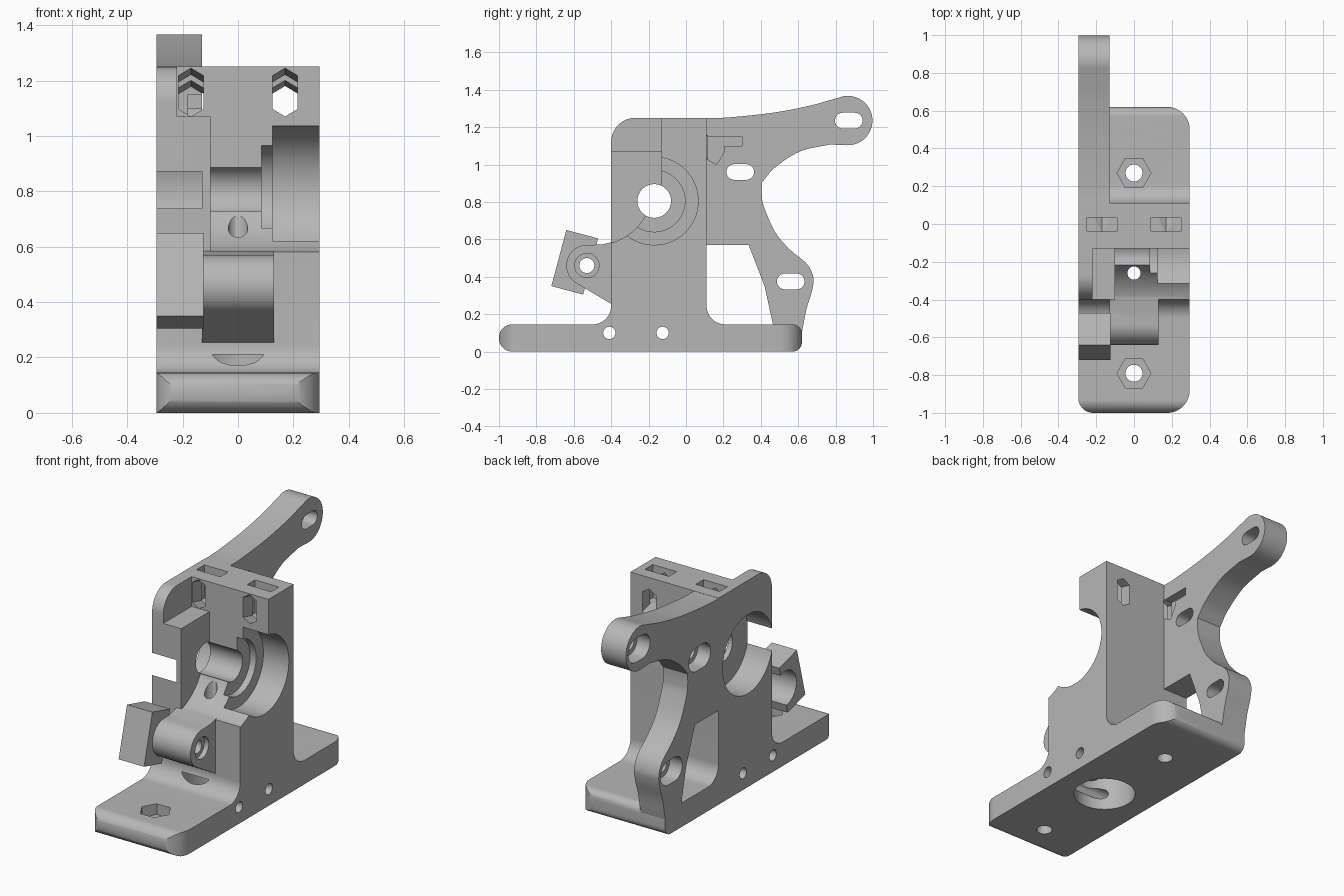
import bpy, bmesh, math
from mathutils import Vector

if "Cube" in bpy.data.objects:
    bpy.data.objects.remove(bpy.data.objects["Cube"], do_unlink=True)

grey = bpy.data.materials.new("plain_grey")
grey.use_nodes = True
GREY = (0.47, 0.47, 0.47, 1)
grey.diffuse_color = GREY
grey.node_tree.nodes["Principled BSDF"].inputs["Base Color"].default_value = GREY

L, R = -0.295, 0.295          # side faces
ARM = -0.13                   # inner face of the arm plate
AXLE = (-0.17, 0.805)         # drive shaft centre (y, z)
PIVOT = (-0.53, 0.46)         # hinge barrel centre (y, z)
FIL = -0.26                   # filament path (y)


def arc(c, r, a0, a1, n=14):
    """Points along an arc, degrees."""
    return [(c[0] + r * math.cos(math.radians(a0 + (a1 - a0) * i / n)),
             c[1] + r * math.sin(math.radians(a0 + (a1 - a0) * i / n))) for i in range(n + 1)]


def circle(c, r, n=56):
    return arc(c, r, 0, 360, n)[:-1]


def slot(c, half, r):
    return arc((c[0] + half, c[1]), r, -90, 90) + arc((c[0] - half, c[1]), r, 90, 270)


def rect(u0, v0, u1, v1):
    return [(u0, v0), (u1, v0), (u1, v1), (u0, v1)]


def spline(pts, n=6):
    """Smooth curve through the points."""
    p = [Vector(q) for q in pts]
    p = [2 * p[0] - p[1]] + p + [2 * p[-1] - p[-2]]
    out = []
    for a, b, c, d in zip(p, p[1:], p[2:], p[3:]):
        for i in range(n):
            t = i / n
            q = 0.5 * (2 * b + (c - a) * t + (2 * a - 5 * b + 4 * c - d) * t * t
                       + (3 * b - a - 3 * c + d) * t ** 3)
            out.append((q.x, q.y))
    return out + [tuple(pts[-1])]


def prism(name, axis, pts, w0, w1):
    """Extrude a 2D outline along an axis."""
    place = {"x": lambda u, v, w: (w, u, v), "y": lambda u, v, w: (u, w, v),
             "z": lambda u, v, w: (u, v, w)}[axis]
    bm = bmesh.new()
    lo, hi = ([bm.verts.new(place(u, v, w)) for u, v in pts] for w in (w0, w1))
    bm.faces.new(lo)
    bm.faces.new(hi)
    for i in range(len(pts)):
        j = (i + 1) % len(pts)
        bm.faces.new((lo[i], lo[j], hi[j], hi[i]))
    bmesh.ops.remove_doubles(bm, verts=bm.verts, dist=1e-5)
    bmesh.ops.recalc_face_normals(bm, faces=bm.faces)
    me = bpy.data.meshes.new(name)
    bm.to_mesh(me)
    bm.free()
    me.materials.append(grey)
    ob = bpy.data.objects.new(name, me)
    bpy.context.collection.objects.link(ob)
    return ob


def boolean(ob, tool, op="DIFFERENCE"):
    mod = ob.modifiers.new("cut", "BOOLEAN")
    mod.operation, mod.solver, mod.object = op, "EXACT", tool
    bpy.context.view_layer.objects.active = ob
    bpy.ops.object.modifier_apply(modifier=mod.name)
    bpy.data.objects.remove(tool, do_unlink=True)


def cut(ob, axis, pts, w0, w1):
    boolean(ob, prism("cutter", axis, pts, w0, w1))


# Base foot: rounded ends in side profile, rounded corners in plan
side = (arc((-0.93, 0.07), 0.07, 270, 180) + arc((-0.93, 0.075), 0.07, 180, 90)
        + arc((0.57, 0.095), 0.05, 90, 0) + arc((0.57, 0.05), 0.05, 0, -90))
plan = (arc((L + 0.08, -0.92), 0.08, 180, 270) + arc((R - 0.12, -0.88), 0.12, 270, 360)
        + arc((R - 0.12, 0.5), 0.12, 0, 90) + [(L, 0.62)])
body = prism("extruder_body", "x", side, L, R)
boolean(body, prism("plan", "z", plan, -0.1, 0.3), "INTERSECT")

# Upright block with foot fillets and a rounded top front corner
block = ([(-0.5, 0.1), (-0.5, 0.145)] + arc((-0.5, 0.245), 0.1, -90, 0)
         + arc((-0.27, 1.12), 0.13, 180, 90) + [(0.11, 1.25)]
         + arc((0.21, 0.245), 0.1, 180, 270) + [(0.21, 0.1)])
boolean(body, prism("block", "x", block, L, R), "UNION")

# Open front: wall above the shaft, idler clearance, side recess
cut(body, "x", rect(-0.6, 0.84, -0.13, 1.4), -0.1, 0.4)
cut(body, "x", circle((-0.48, 0.87), 0.3), -0.1, 0.4)
cut(body, "x", rect(-0.6, 1.07, -0.13, 1.4), -0.22, 0)

# Motor arm plate
arm = (spline([(0.05, 1.25), (0.2, 1.25), (0.45, 1.275), (0.65, 1.312), (0.815, 1.357)])
       + arc((0.865, 1.235), 0.132, 105, -90, 28)
       + spline([(0.77, 1.107), (0.61, 1.07), (0.476, 0.984), (0.406, 0.904)])
       + spline([(0.404, 0.85), (0.415, 0.78), (0.476, 0.64), (0.556, 0.545), (0.645, 0.47),
                 (0.68, 0.4), (0.675, 0.33), (0.645, 0.23), (0.625, 0.13), (0.61, 0.06)])
       + [(0.48, 0.06), (0.465, 0.145), (0.42, 0.35), (0.335, 0.57), (0.05, 0.57)])
boolean(body, prism("arm", "x", arm, L, ARM), "UNION")

# Hinge barrel blended into the block
barrel = (arc(PIVOT, 0.11, 90, 240, 28)
          + [(-0.4, 0.255), (-0.36, 0.255), (-0.36, 0.585), (-0.4, 0.585), (-0.45, 0.572)])
boolean(body, prism("barrel", "x", barrel, ARM, 0.13), "UNION")

# Tilted clamp box wrapped around the end of the barrel
clamp = prism("clamp_box", "x", [(-0.64, 0.65), (-0.72, 0.35), (-0.55, 0.305), (-0.47, 0.605)],
              L, ARM + 0.005)
cut(clamp, "x", circle(PIVOT, 0.105), L - 0.1, ARM)
boolean(body, clamp, "UNION")

# Shaft bore, bearing seat and motor pilot pocket; hinge screw hole
for centre, radius, x0, x1 in ((AXLE, 0.09, -0.2, 0.2), (AXLE, 0.165, 0.085, 0.2),
                               (AXLE, 0.235, 0.125, 0.4), (AXLE, 0.24, -0.4, ARM),
                               (PIVOT, 0.04, -0.2, 0.2), (PIVOT, 0.065, 0.1, 0.2)):
    cut(body, "x", circle(centre, radius), x0, x1)

# Motor screw slots with counterbores on the outer side
for centre in ((0.87, 1.235), (0.29, 0.96), (0.56, 0.375)):
    cut(body, "x", slot(centre, 0.032, 0.042), -0.4, 0)
    cut(body, "x", slot(centre, 0.032, 0.072), -0.4, -0.21)

# Shallow keyed groove on the inner side of the arm
cut(body, "x", [(0.112, 1.15), (0.3, 1.15), (0.3, 1.1), (0.205, 1.1), (0.205, 1.07),
                (0.165, 1.0), (0.112, 1.03)], -0.18, -0.1)

# Sloping tension screw holes and their nut slots
for x in (-0.17, 0.17):
    hexa = [(x, 1.07), (x + 0.045, 1.097), (x + 0.045, 1.218), (x, 1.245),
            (x - 0.045, 1.218), (x - 0.045, 1.097)]
    tool = prism("cutter", "y", hexa, -0.14, 0.115)
    for v in tool.data.vertices:
        v.co.z -= 0.27 * (v.co.y + 0.13)
    boolean(body, tool)
    cut(body, "z", rect(x - 0.08, -0.04, x + 0.08, 0.035), 1.05, 1.4)

# Base mounting holes with hexagon recesses, side holes
for y in (0.27, -0.79):
    cut(body, "z", circle((0, y), 0.045, 24), -0.1, 0.3)
    cut(body, "z", circle((0, y), 0.09, 6), 0.08, 0.3)
for y in (-0.41, -0.125):
    cut(body, "x", circle((y, 0.1), 0.033, 24), -0.5, 0.5)

# Filament path and nozzle pocket underneath
cut(body, "z", circle((0, FIL), 0.035, 24), 0.1, 0.8)
cut(body, "z", circle((0, FIL), 0.173), -0.1, 0.21)

bpy.ops.object.select_all(action="DESELECT")
body.select_set(True)
bpy.context.view_layer.objects.active = body
bpy.ops.object.shade_smooth_by_angle(angle=math.radians(30))
